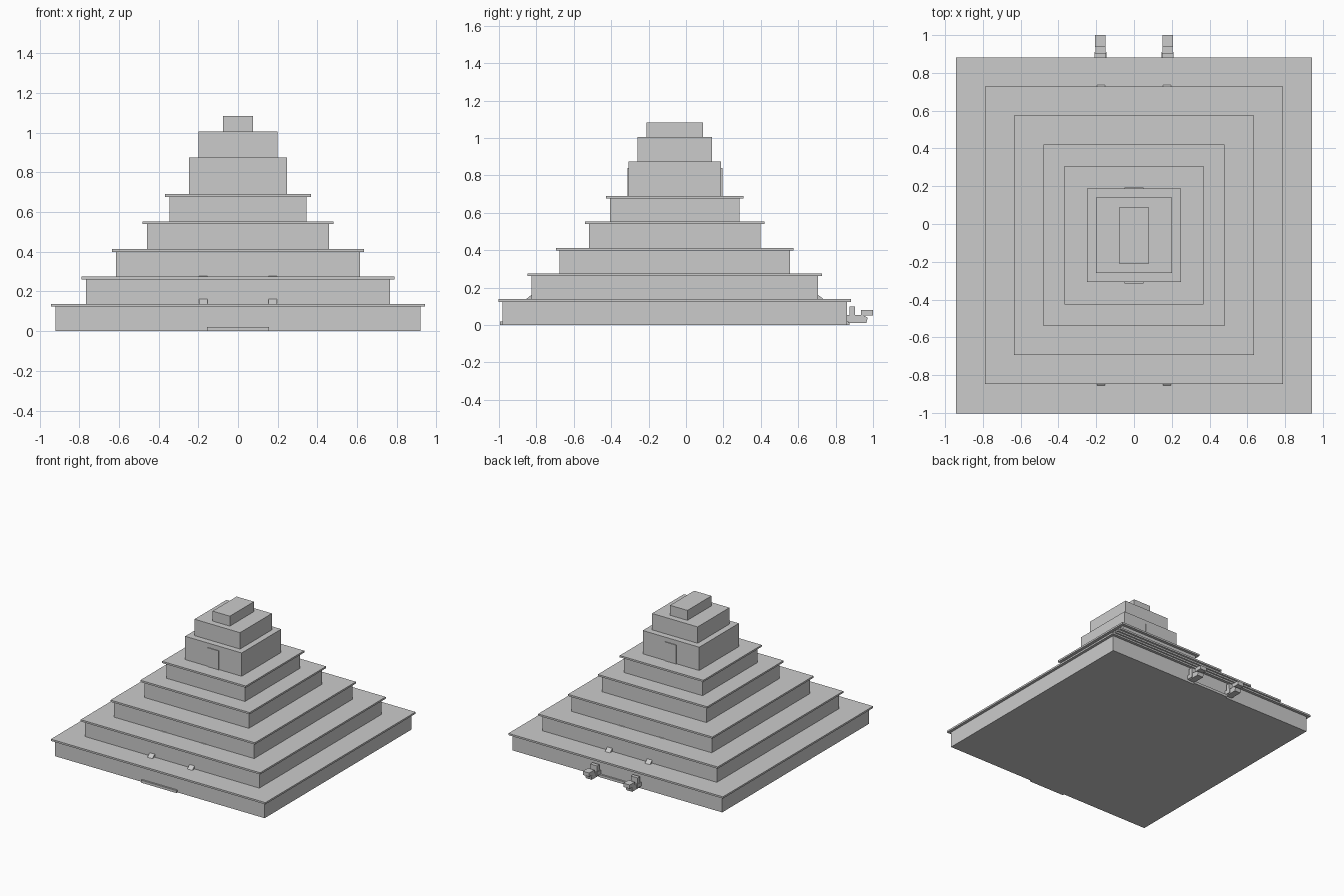
import bpy, bmesh

if "Cube" in bpy.data.objects:
    bpy.data.objects.remove(bpy.data.objects["Cube"])

CY = -0.06  # pyramid centre in y; the heads at the back extend the overall length


def mesh_object(name, bm):
    bmesh.ops.recalc_face_normals(bm, faces=bm.faces[:])
    me = bpy.data.meshes.new(name)
    bm.to_mesh(me)
    bm.free()
    ob = bpy.data.objects.new(name, me)
    bpy.context.collection.objects.link(ob)
    return ob


def box(name, x0, x1, y0, y1, z0, z1):
    bm = bmesh.new()
    bmesh.ops.create_cube(bm, size=1)
    for v in bm.verts:
        v.co = ((x0 + x1) / 2 + v.co.x * (x1 - x0),
                (y0 + y1) / 2 + v.co.y * (y1 - y0),
                (z0 + z1) / 2 + v.co.z * (z1 - z0))
    return mesh_object(name, bm)


def block(name, hx, hy, z0, z1):
    return box(name, -hx, hx, CY - hy, CY + hy, z0, z1)


def side_prism(name, x0, x1, profile):
    """Extrude a (y, z) outline along x."""
    bm = bmesh.new()
    face = bm.faces.new([bm.verts.new((x0, y, z)) for y, z in profile])
    ext = bmesh.ops.extrude_face_region(bm, geom=[face])["geom"]
    verts = [g for g in ext if isinstance(g, bmesh.types.BMVert)]
    bmesh.ops.translate(bm, verts=verts, vec=(x1 - x0, 0, 0))
    return mesh_object(name, bm)


# Stepped tiers, each with an overhanging cornice slab
tiers = [(0.92, 0.942, 0.0, 0.138), (0.765, 0.788, 0.138, 0.275),
         (0.615, 0.634, 0.275, 0.413), (0.458, 0.48, 0.413, 0.553),
         (0.345, 0.367, 0.553, 0.69)]
for i, (body, lip, z0, z1) in enumerate(tiers, 1):
    block(f"tier_{i}_body", body, body, z0, z1 - 0.014)
    block(f"tier_{i}_cornice", lip, lip, z1 - 0.014, z1)

# Temple and roof comb
block("temple", 0.248, 0.248, 0.69, 0.875)
block("temple_roof", 0.2, 0.2, 0.875, 1.005)
block("roof_comb", 0.076, 0.151, 1.005, 1.084)

# Front and back: doorway panels, lowest stair tread, stair rails
for side, s in (("front", -1), ("back", 1)):
    def span(a, b):
        return sorted((CY + s * a, CY + s * b))

    box(f"{side}_doorway", -0.05, 0.05, *span(0.23, 0.254), 0.69, 0.84)
    box(f"{side}_bottom_step", -0.155, 0.155, *span(0.9, 0.934), 0.0, 0.02)
    for label, x in (("left", -0.175), ("right", 0.175)):
        rail = [(0.796, 0.138), (0.615, 0.278), (0.59, 0.278), (0.59, 0.138)]
        side_prism(f"{side}_{label}_stair_rail", x - 0.022, x + 0.022,
                   [(CY + s * d, z) for d, z in rail])

# Pair of carved beast heads at the foot of the back stair
for label, x in (("left", -0.178), ("right", 0.178)):
    def part(name, half, *yz):
        box(f"{label}_head_{name}", x - half, x + half, *yz)

    part("neck", 0.032, 0.86, 0.91, 0.02, 0.053)
    side_prism(f"{label}_head_lower_jaw", x - 0.026, x + 0.026,
               [(0.865, 0.012), (0.965, 0.012), (0.972, 0.04),
                (0.945, 0.053), (0.865, 0.053)])
    part("snout", 0.028, 0.936, 1.0, 0.05, 0.08)
    part("crest", 0.03, 0.875, 0.904, 0.045, 0.1)
